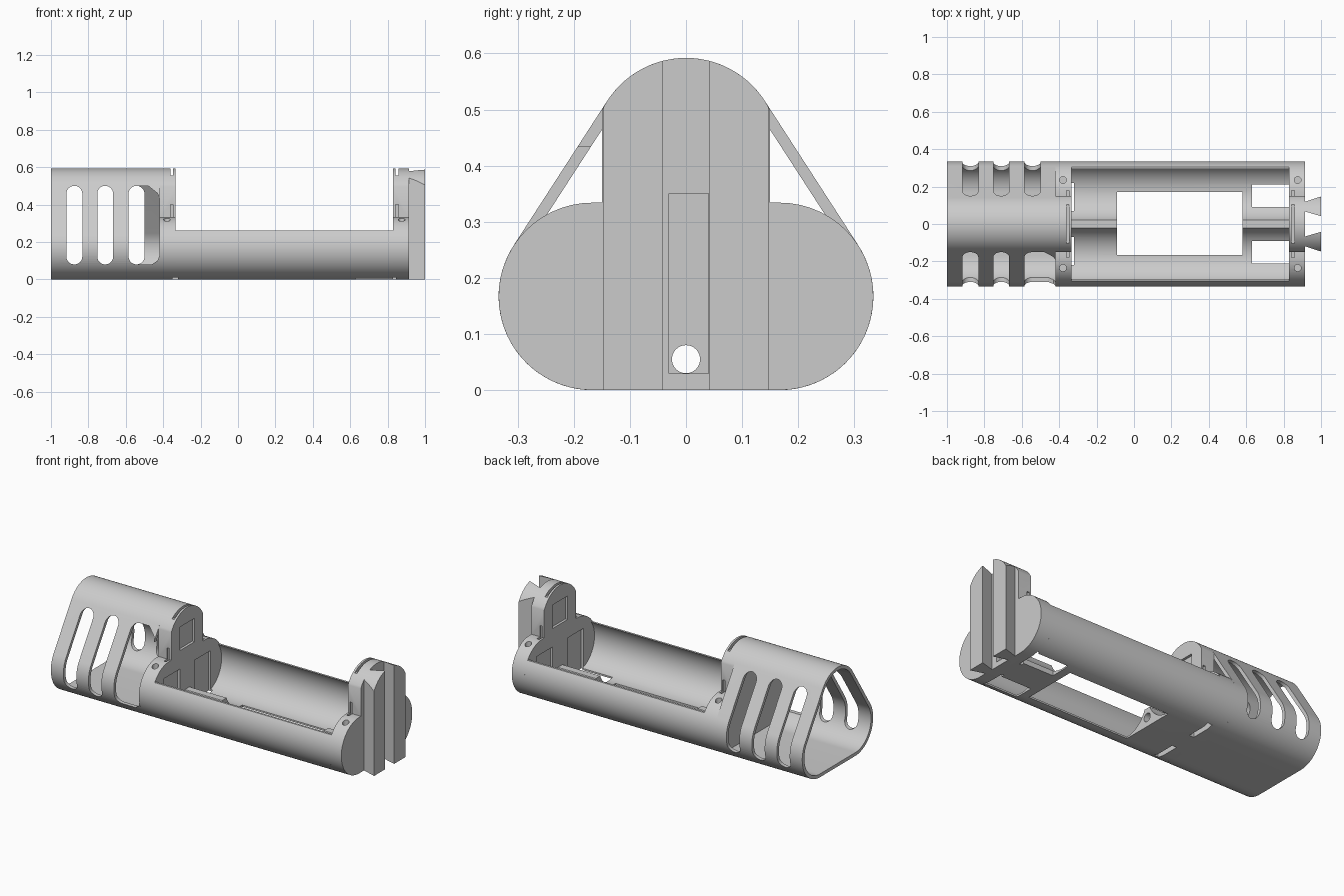
import bpy, bmesh
from math import sin, cos, radians, degrees, atan2, asin, acos

cube = bpy.data.objects.get("Cube")
if cube:
    bpy.data.objects.remove(cube, do_unlink=True)

# One plain grey plastic
grey = bpy.data.materials.new("grey plastic")
grey.use_nodes = True
colour = (0.6, 0.6, 0.6, 1)
grey.diffuse_color = colour
grey.node_tree.nodes["Principled BSDF"].inputs["Base Color"].default_value = colour

R = C = 0.167             # tube radius; offset and height of the lower tubes
TOP = 0.425               # height of the upper tube axis
WALL_X, CAP_X = -0.335, 0.83   # ends of the bay
SLEEVE_X, BACK_X = -0.42, 0.915
SLOPE = degrees(atan2(C, TOP - C))


def arc(u, v, r, a0, a1, n=28):
    angles = [radians(a0 + (a1 - a0) * i / n) for i in range(n + 1)]
    return [(u + r * cos(a), v + r * sin(a)) for a in angles]


def circle(u, v, r):
    return arc(u, v, r, 0, 360, 64)[:-1]


def prism(name, points, lo, hi, axis="x"):
    """Extrude a 2D profile along the named axis."""
    place = {"x": lambda u, v, w: (w, u, v),
             "y": lambda u, v, w: (u, w, v),
             "z": lambda u, v, w: (u, v, w)}[axis]
    bm = bmesh.new()
    ends = [[bm.verts.new(place(u, v, w)) for u, v in points] for w in (lo, hi)]
    bm.faces.new(ends[0])
    bm.faces.new(ends[1])
    n = len(points)
    for i in range(n):
        j = (i + 1) % n
        bm.faces.new((ends[0][i], ends[0][j], ends[1][j], ends[1][i]))
    bmesh.ops.recalc_face_normals(bm, faces=bm.faces)
    mesh = bpy.data.meshes.new(name)
    bm.to_mesh(mesh)
    bm.free()
    mesh.materials.append(grey)
    ob = bpy.data.objects.new(name, mesh)
    bpy.context.collection.objects.link(ob)
    return ob


def box(x, y, z):
    corners = [(y[0], z[0]), (y[1], z[0]), (y[1], z[1]), (y[0], z[1])]
    return prism("cutter", corners, *x)


def carve(ob, cutters, operation="DIFFERENCE"):
    bpy.context.view_layer.objects.active = ob
    for cutter in cutters:
        cutter.hide_render = True
        mod = ob.modifiers.new("carve", "BOOLEAN")
        mod.operation, mod.solver, mod.object = operation, "EXACT", cutter
        bpy.ops.object.modifier_apply(modifier=mod.name)
        bpy.data.objects.remove(cutter, do_unlink=True)


def hull(r):
    """Rounded triangle around all three tubes."""
    return (arc(C, C, r, -90, SLOPE) + arc(0, TOP, r, SLOPE, 180 - SLOPE)
            + arc(-C, C, r, 180 - SLOPE, 270))


def end_profile():
    """Two lower tubes with a round-topped column."""
    half = 0.15
    b = degrees(acos(half / R))
    return (arc(C, C, R, -90, 90) + [(half, 2 * C)] + arc(0, TOP, R, b, 180 - b)
            + [(-half, 2 * C)] + arc(-C, C, R, 90, 270))


def wire_hole():
    return prism("cutter", circle(0, 0.055, 0.025), -1.2, 1.2)


# Open sleeve with slotted sides
sleeve = prism("sleeve", hull(R), -1, SLEEVE_X)
slot_r, low, high = 0.0425, 0.1225, 0.4575
cuts = [prism("cutter", hull(R - 0.02), -1.1, SLEEVE_X + 0.1)]
for x in (-0.875, -0.71, -0.5425):
    stadium = arc(x, high, slot_r, 0, 180) + arc(x, low, slot_r, 180, 360)
    cuts.append(prism("cutter", stadium, -0.5, 0.5, "y"))
wide = (arc(-0.5425, high, slot_r, 90, 180) + arc(-0.5425, low, slot_r, 180, 270)
        + [(-0.46, 0.08), (-0.43, 0.1), (-0.415, 0.14),
           (-0.415, 0.42), (-0.43, 0.46), (-0.48, 0.5)])
cuts.append(prism("cutter", wide, -0.5, 0, "y"))
carve(sleeve, cuts)

# Open two-channel battery bay
rim = degrees(asin((0.26 - C) / R))
bay = prism("battery_bay", arc(C, C, R, -90, rim) + arc(-C, C, R, 180 - rim, 270),
            WALL_X, CAP_X)
span = (WALL_X - 0.1, CAP_X + 0.1)
cuts = [prism("cutter", circle(s * C, C, R - 0.01), *span) for s in (-1, 1)]
cuts += [box(span, (-0.1, 0.1), (0.11, 0.4)), wire_hole(),
         box((-0.09, 0.58), (-0.165, 0.17), (-0.1, 0.4))]
for s in (-1, 1):
    y = sorted((s * 0.09, s * 0.21))
    cuts.append(box((0.63, CAP_X + 0.05), y, (-0.1, 0.2)))
    y = sorted((s * 0.07, s * 0.22))
    cuts.append(box((WALL_X - 0.05, WALL_X + 0.015), y, (-0.1, 0.2)))
carve(bay, cuts)


# End walls with contact pockets, wire notches and wire holes
def end_wall(name, x0, x1, face, out):
    wall = prism(name, end_profile(), x0, x1)
    pocket = sorted((face - out * 0.02, face + out * 0.015))
    groove = sorted((face + out * 0.012, face + out * 0.027))
    cuts = [wire_hole(),
            box(pocket, (-0.07, 0.07), (0.36, 0.5)),
            box(groove, (-0.2, 0.2), (0.555, 0.7))]
    for s in (-1, 1):
        cuts.append(box(pocket, sorted((s * 0.07, s * 0.22)), (-0.1, 0.25)))
        cuts.append(box(groove, sorted((s * 0.14, s * 0.18)), (0.285, 0.4)))
        cuts.append(prism("cutter", circle(face + out * 0.045, s * 0.235, 0.018),
                          0.24, 0.4, "z"))
    carve(wall, cuts)
    return wall


inner_wall = end_wall("inner_end_wall", SLEEVE_X, WALL_X, WALL_X, -1)
end_cap = end_wall("end_cap", CAP_X, BACK_X, CAP_X, 1)
carve(end_cap, [box((BACK_X - 0.025, 1), (-0.03, 0.04), (0.03, 0.35))])

# Flared mounting rails trimmed to the column outline
rails = []
for s, side in ((1, "left"), (-1, "right")):
    plan = [(0.91, s * 0.068), (1, s * 0.042), (1, s * 0.147), (0.91, s * 0.118)]
    rail = prism(side + "_rail", plan, 0, 0.7, "z")
    carve(rail, [prism("cutter", end_profile(), 0.8, 1.1)], "INTERSECT")
    rails.append(rail)

# Smooth the curves, keep edges sharp
bpy.ops.object.select_all(action="DESELECT")
for ob in [sleeve, bay, inner_wall, end_cap] + rails:
    ob.select_set(True)
bpy.context.view_layer.objects.active = sleeve
bpy.ops.object.shade_smooth_by_angle(angle=radians(30))
